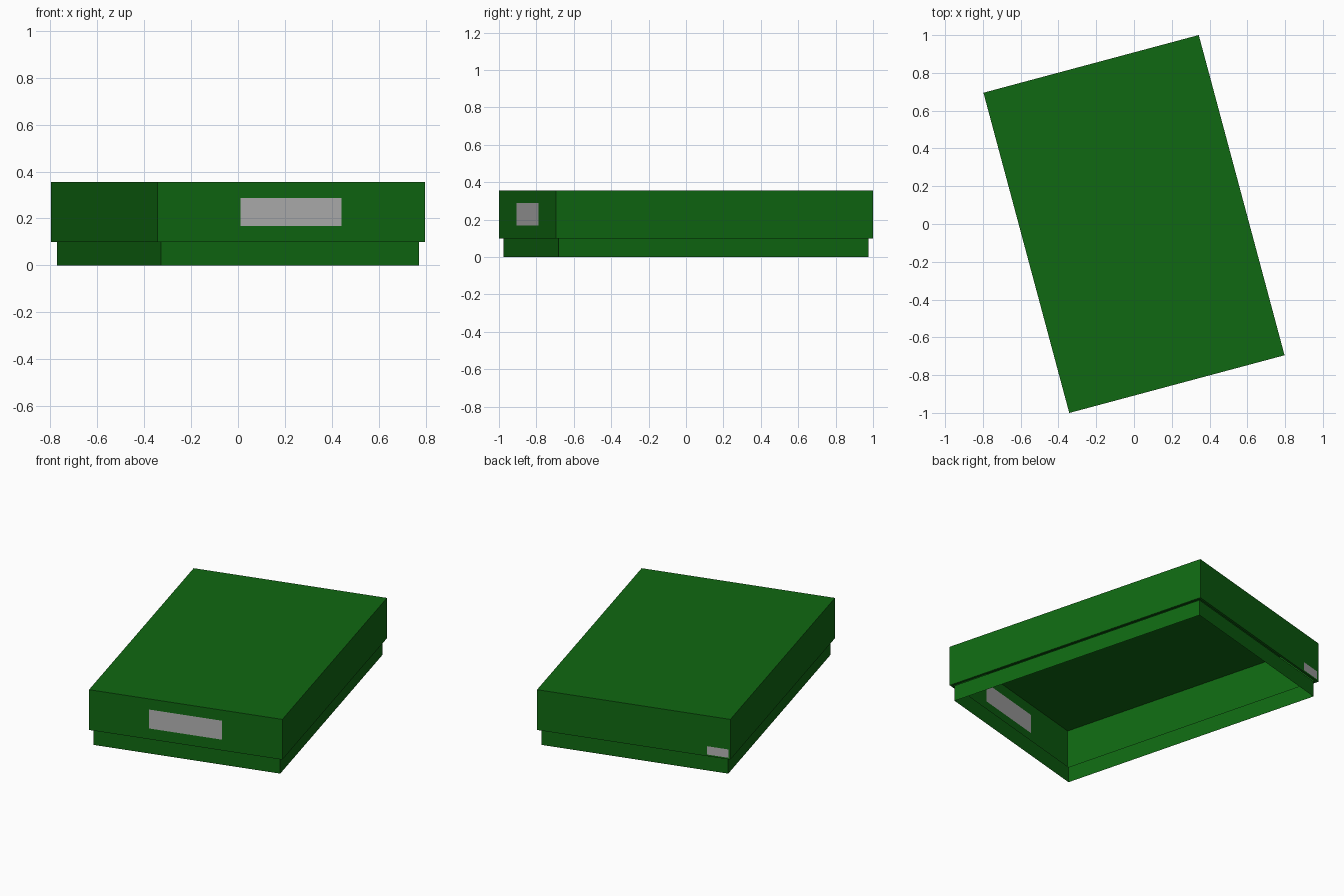
import bpy, bmesh
from math import radians
from mathutils import Matrix

W, L, H = 1.18, 1.755, 0.355      # lid footprint and total height
INSET, LIP = 0.02, 0.10           # base wall inset and height of lid rim
TURN = Matrix.Rotation(radians(15), 4, 'Z')

cube = bpy.data.objects.get("Cube")
if cube:
    bpy.data.objects.remove(cube)


def make_material(name, color):
    mat = bpy.data.materials.new(name)
    mat.use_nodes = True
    mat.diffuse_color = color
    bsdf = next(n for n in mat.node_tree.nodes if n.type == 'BSDF_PRINCIPLED')
    bsdf.inputs["Base Color"].default_value = color
    bsdf.inputs["Roughness"].default_value = 0.8
    return mat


green = make_material("green_card", (0.005, 0.14, 0.006, 1))
grey = make_material("grey_label", (0.45, 0.45, 0.45, 1))


def shell(w, l, z0, z1):
    """Thin-walled box between two heights."""
    bm = bmesh.new()
    bmesh.ops.create_cube(bm, size=1, matrix=Matrix.Translation((0, 0, (z0 + z1) / 2))
                          @ Matrix.Diagonal((w, l, z1 - z0, 1)))
    return bm


def face_towards(bm, axis, sign):
    return next(f for f in bm.faces if f.normal[axis] * sign > 0.9)


def cut_label(bm, sign, x0, x1, z0, z1):
    """Cut a rectangle into one end wall and colour it."""
    def wall():
        return [f for f in bm.faces if f.normal.y * sign > 0.9]
    for co, no in (((x0, 0, 0), (1, 0, 0)), ((x1, 0, 0), (1, 0, 0)),
                   ((0, 0, z0), (0, 0, 1)), ((0, 0, z1), (0, 0, 1))):
        faces = wall()
        geom = faces + list({e for f in faces for e in f.edges}) + \
            list({v for f in faces for v in f.verts})
        bmesh.ops.bisect_plane(bm, geom=geom, plane_co=co, plane_no=no)
    for f in wall():
        c = f.calc_center_median()
        if x0 < c.x < x1 and z0 < c.z < z1:
            f.material_index = 1


def finish(bm, name):
    mesh = bpy.data.meshes.new(name)
    bm.transform(TURN)
    bm.to_mesh(mesh)
    bm.free()
    mesh.materials.append(green)
    mesh.materials.append(grey)
    obj = bpy.data.objects.new(name, mesh)
    bpy.context.collection.objects.link(obj)


# Lid: closed top, underside reduced to a narrow ledge
lid = shell(W, L, LIP, H)
under = face_towards(lid, 2, -1)
bmesh.ops.inset_region(lid, faces=[under], thickness=INSET)
bmesh.ops.delete(lid, geom=[under], context='FACES')
cut_label(lid, -1, -0.223, 0.223, 0.168, 0.288)   # front label
cut_label(lid, 1, -0.578, -0.448, 0.11, 0.163)    # small back label
finish(lid, "lid")

# Base: four walls, open above and below
base = shell(W - 2 * INSET, L - 2 * INSET, 0, LIP)
caps = [face_towards(base, 2, s) for s in (1, -1)]
bmesh.ops.delete(base, geom=caps, context='FACES')
finish(base, "base_walls")
